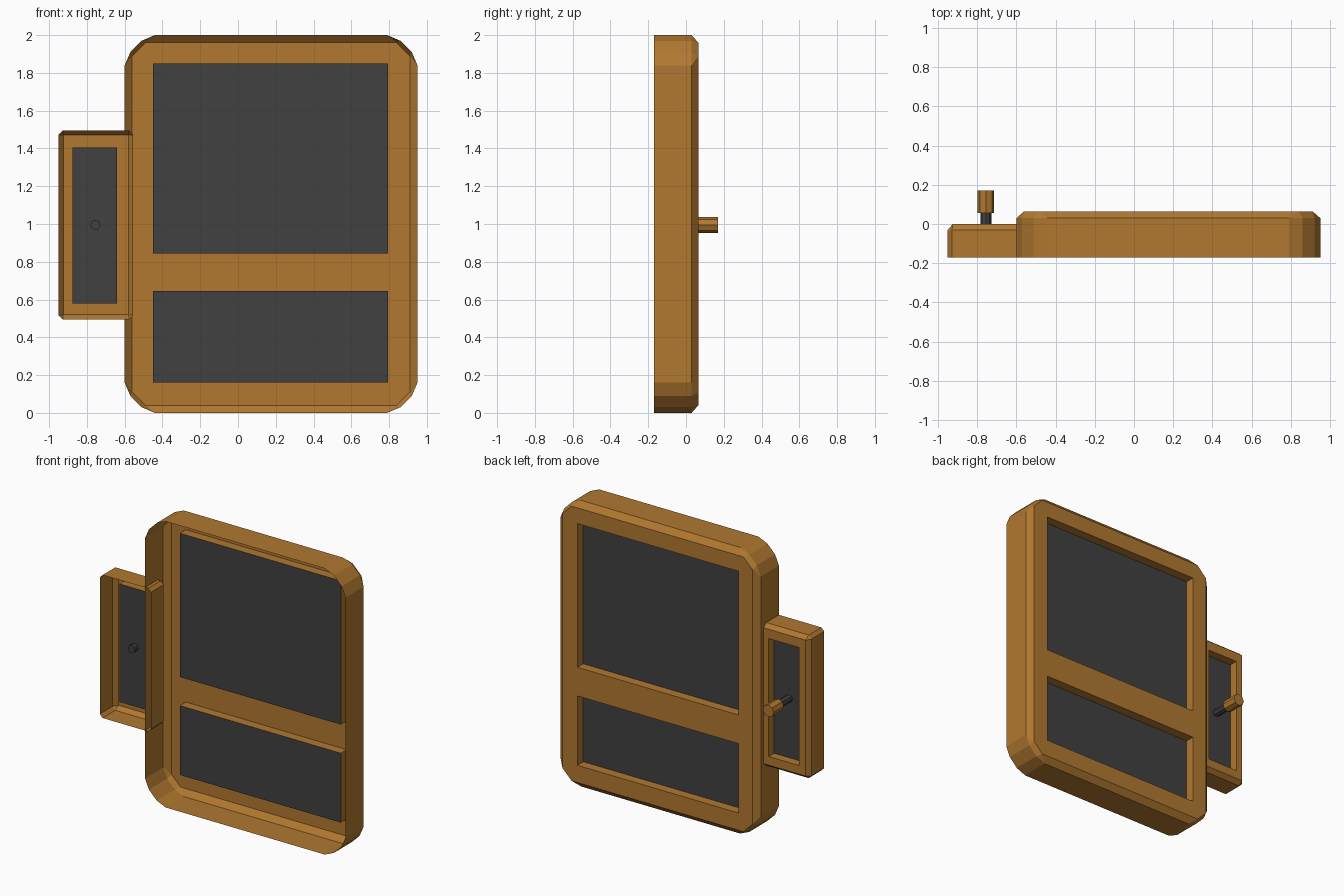
import bpy, bmesh, math
from mathutils import Vector, Matrix

if "Cube" in bpy.data.objects:
    bpy.data.objects.remove(bpy.data.objects["Cube"])


def material(name, rgb):
    m = bpy.data.materials.new(name)
    m.diffuse_color = (*rgb, 1.0)
    m.use_nodes = True
    m.node_tree.nodes["Principled BSDF"].inputs["Base Color"].default_value = m.diffuse_color
    return m


BROWN = material("warm brown", (0.44, 0.188, 0.03))
DARK = material("dark grey", (0.052, 0.052, 0.052))


def finish(bm, name, mats):
    me = bpy.data.meshes.new(name)
    bm.to_mesh(me)
    bm.free()
    for m in mats:
        me.materials.append(m)
    ob = bpy.data.objects.new(name, me)
    bpy.context.collection.objects.link(ob)
    return ob


def outline(x0, x1, z0, z1, corner):
    """Closed outline, corner given as (dx, dz) insets from top to side."""
    rev = corner[::-1]
    pts = [(x1 - a, z1 - b) for a, b in corner]
    pts += [(x1 - a, z0 + b) for a, b in rev]
    pts += [(x0 + a, z0 + b) for a, b in corner]
    pts += [(x0 + a, z1 - b) for a, b in rev]
    return pts


def tray(name, box, outer, inner, y_open, y_bevel, y_back, panels, depth):
    """Thin shell open at the front, with recessed dark panels in its back."""
    bm = bmesh.new()
    rings = []
    for corner, y in ((outer, y_open), (outer, y_bevel), (inner, y_back)):
        rings.append([bm.verts.new((x, y, z)) for x, z in outline(*box, corner)])
    n = len(rings[0])
    for a, b in zip(rings, rings[1:]):
        for i in range(n):
            j = (i + 1) % n
            bm.faces.new((a[i], a[j], b[j], b[i]))
    bm.faces.new(rings[-1])
    bmesh.ops.remove_doubles(bm, verts=bm.verts[:], dist=1e-5)

    # cut the back plate along the panel borders
    def plate():
        return [f for f in bm.faces if all(abs(v.co.y - y_back) < 1e-5 for v in f.verts)]

    cuts = set()
    for x0, x1, z0, z1 in panels:
        cuts |= {(0, x0), (0, x1), (2, z0), (2, z1)}
    for axis, val in sorted(cuts):
        fs = plate()
        geom = fs + list({e for f in fs for e in f.edges}) + list({v for f in fs for v in f.verts})
        co, no = Vector((0, 0, 0)), Vector((0, 0, 0))
        co[axis], no[axis] = val, 1.0
        bmesh.ops.bisect_plane(bm, geom=geom, dist=1e-5, plane_co=co, plane_no=no)

    # push the panels in and colour them
    picked = []
    for f in plate():
        c = f.calc_center_median()
        if any(x0 < c.x < x1 and z0 < c.z < z1 for x0, x1, z0, z1 in panels):
            picked.append(f)
    new = bmesh.ops.extrude_discrete_faces(bm, faces=picked)["faces"]
    for f in new:
        f.material_index = 1
    bmesh.ops.translate(bm, verts=list({v for f in new for v in f.verts}), vec=(0, -depth, 0))
    return finish(bm, name, (BROWN, DARK))


def rod(name, x, z, r, y0, y1, mat, sides=8):
    bm = bmesh.new()
    mtx = Matrix.Translation((x, (y0 + y1) / 2, z)) @ Matrix.Rotation(math.pi / 2, 4, 'X')
    bmesh.ops.create_cone(bm, cap_ends=True, segments=sides, radius1=r, radius2=r,
                          depth=y1 - y0, matrix=mtx)
    return finish(bm, name, (mat,))


# main door shell with two panels
tray("door_shell", (-0.6, 0.95, 0.0, 2.0),
     [(0.16, 0), (0.09, 0.03), (0.03, 0.09), (0, 0.16)],
     [(0.11, 0.04), (0.11, 0.04), (0.04, 0.11), (0.04, 0.11)],
     -0.17, 0.03, 0.065,
     [(-0.45, 0.795, 0.845, 1.85), (-0.45, 0.795, 0.16, 0.645)], 0.065)

# small side shell with one panel
tray("side_shell", (-0.95, -0.555, 0.495, 1.495),
     [(0.022, 0), (0, 0.022)], [(0.025, 0.025)] * 2,
     -0.17, -0.03, 0.0,
     [(-0.875, -0.64, 0.58, 1.405)], 0.06)

# handle: dark stem and brown knob
rod("handle_stem", -0.755, 0.995, 0.027, -0.1, 0.06, DARK)
rod("handle_knob", -0.755, 0.995, 0.042, 0.057, 0.17, BROWN)
